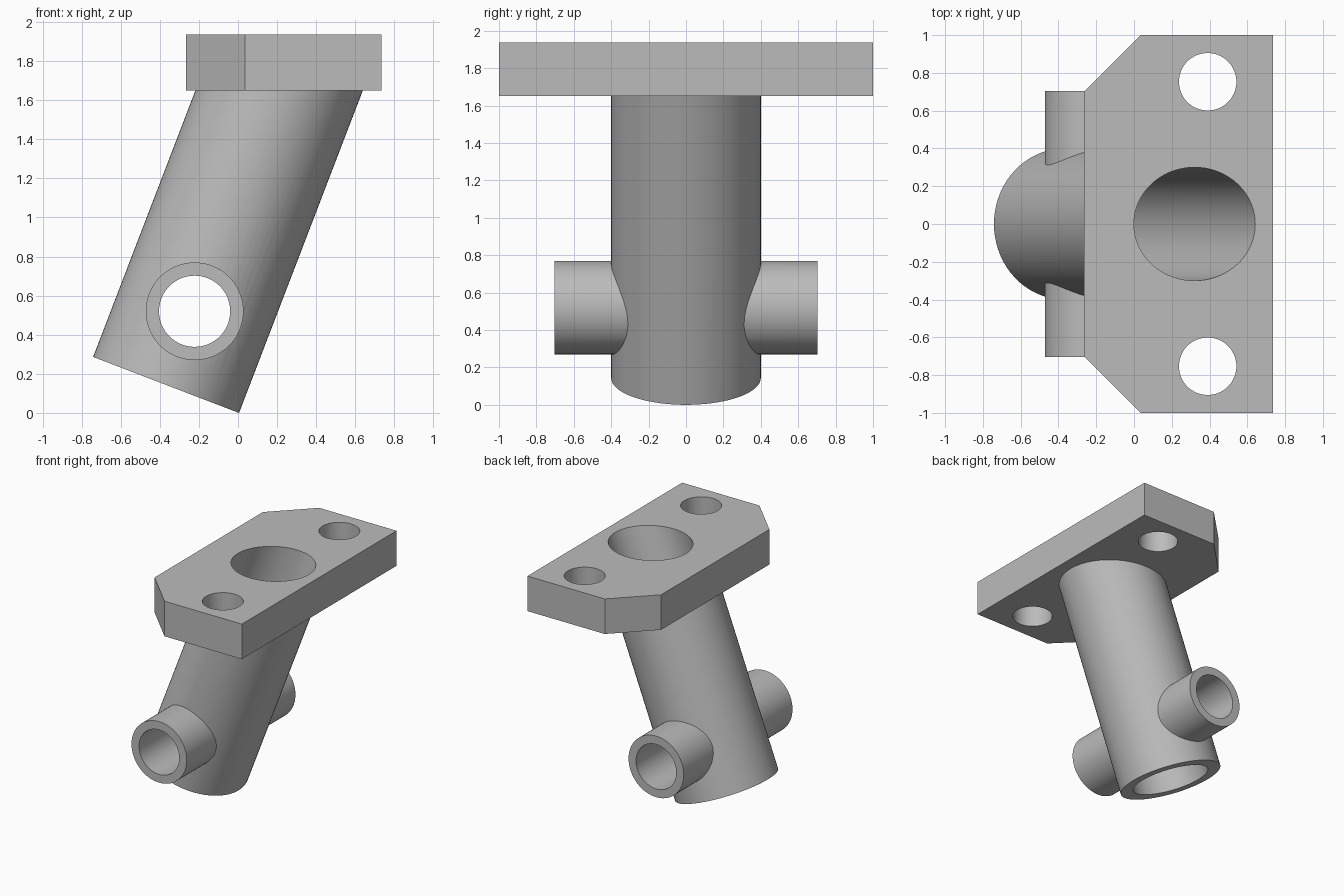
import bpy, bmesh
from math import radians, tan
from mathutils import Vector, Matrix

default = bpy.data.objects.get("Cube")
if default:
    bpy.data.objects.remove(default, do_unlink=True)

SIDES = 72
TILT = radians(21)
PLATE_LOW, PLATE_TOP = 1.65, 1.937
BASE = Vector((-0.368, 0, 0.143))            # centre of the tube's lower end
AXIS = Matrix.Rotation(TILT, 3, 'Y') @ Vector((0, 0, 1))
CROSS = Vector((-0.222, 0, 0.52))            # centre of the cross pipe

grey = bpy.data.materials.new("plain_grey")
grey.use_nodes = True
colour = (0.5, 0.5, 0.5, 1)
grey.diffuse_color = colour
grey.node_tree.nodes["Principled BSDF"].inputs["Base Color"].default_value = colour


def make_object(name, bm):
    bmesh.ops.recalc_face_normals(bm, faces=bm.faces)
    mesh = bpy.data.meshes.new(name)
    bm.to_mesh(mesh)
    bm.free()
    mesh.materials.append(grey)
    obj = bpy.data.objects.new(name, mesh)
    bpy.context.collection.objects.link(obj)
    return obj


def cylinder(name, start, end, radius, level=None):
    """Cylinder between two points; its far end may be cut level at a height."""
    start, end = Vector(start), Vector(end)
    along = end - start
    turn = Vector((0, 0, 1)).rotation_difference(along).to_matrix().to_4x4()
    bm = bmesh.new()
    bmesh.ops.create_cone(bm, cap_ends=True, segments=SIDES, radius1=radius,
                          radius2=radius, depth=along.length,
                          matrix=Matrix.Translation((start + end) / 2) @ turn)
    if level is not None:
        for v in bm.verts:
            if (v.co - start).dot(along) > along.length_squared / 2:
                v.co += along * ((level - v.co.z) / along.z)
    return make_object(name, bm)


def combine(target, tool, operation):
    mod = target.modifiers.new(tool.name, 'BOOLEAN')
    mod.operation, mod.solver, mod.object = operation, 'EXACT', tool
    bpy.context.view_layer.objects.active = target
    bpy.ops.object.modifier_apply(modifier=mod.name)
    bpy.data.objects.remove(tool, do_unlink=True)


# Mounting plate with two clipped corners
outline = [(0.735, -1), (0.735, 1), (0.035, 1),
           (-0.265, 0.7), (-0.265, -0.7), (0.035, -1)]
bm = bmesh.new()
face = bm.faces.new([bm.verts.new((x, y, PLATE_LOW)) for x, y in outline])
top = bmesh.ops.extrude_face_region(bm, geom=[face])["geom"]
bmesh.ops.translate(bm, vec=(0, 0, PLATE_TOP - PLATE_LOW),
                    verts=[g for g in top if isinstance(g, bmesh.types.BMVert)])
bracket = make_object("angled_pipe_bracket", bm)

# Slanted main tube, ending inside the plate, and the cross pipe
combine(bracket, cylinder("main_tube", BASE, BASE + AXIS * 1.7, 0.4, level=1.8), 'UNION')
reach = Vector((0, 0.703, 0))
combine(bracket, cylinder("cross_pipe", CROSS - reach, CROSS + reach, 0.25), 'UNION')

# Bores and bolt holes
combine(bracket, cylinder("main_bore", BASE - AXIS * 0.3, BASE + AXIS * 2.4, 0.3), 'DIFFERENCE')
combine(bracket, cylinder("cross_bore", CROSS - reach * 1.3, CROSS + reach * 1.3, 0.182), 'DIFFERENCE')
for side in (-1, 1):
    hole = cylinder("bolt_hole", (0.39, 0.753 * side, PLATE_LOW - 0.1),
                    (0.39, 0.753 * side, PLATE_TOP + 0.1), 0.152)
    combine(bracket, hole, 'DIFFERENCE')

# Smooth round walls with crisp rims
bpy.ops.object.select_all(action='DESELECT')
bracket.select_set(True)
bpy.context.view_layer.objects.active = bracket
bpy.ops.object.shade_smooth_by_angle(angle=radians(25))
